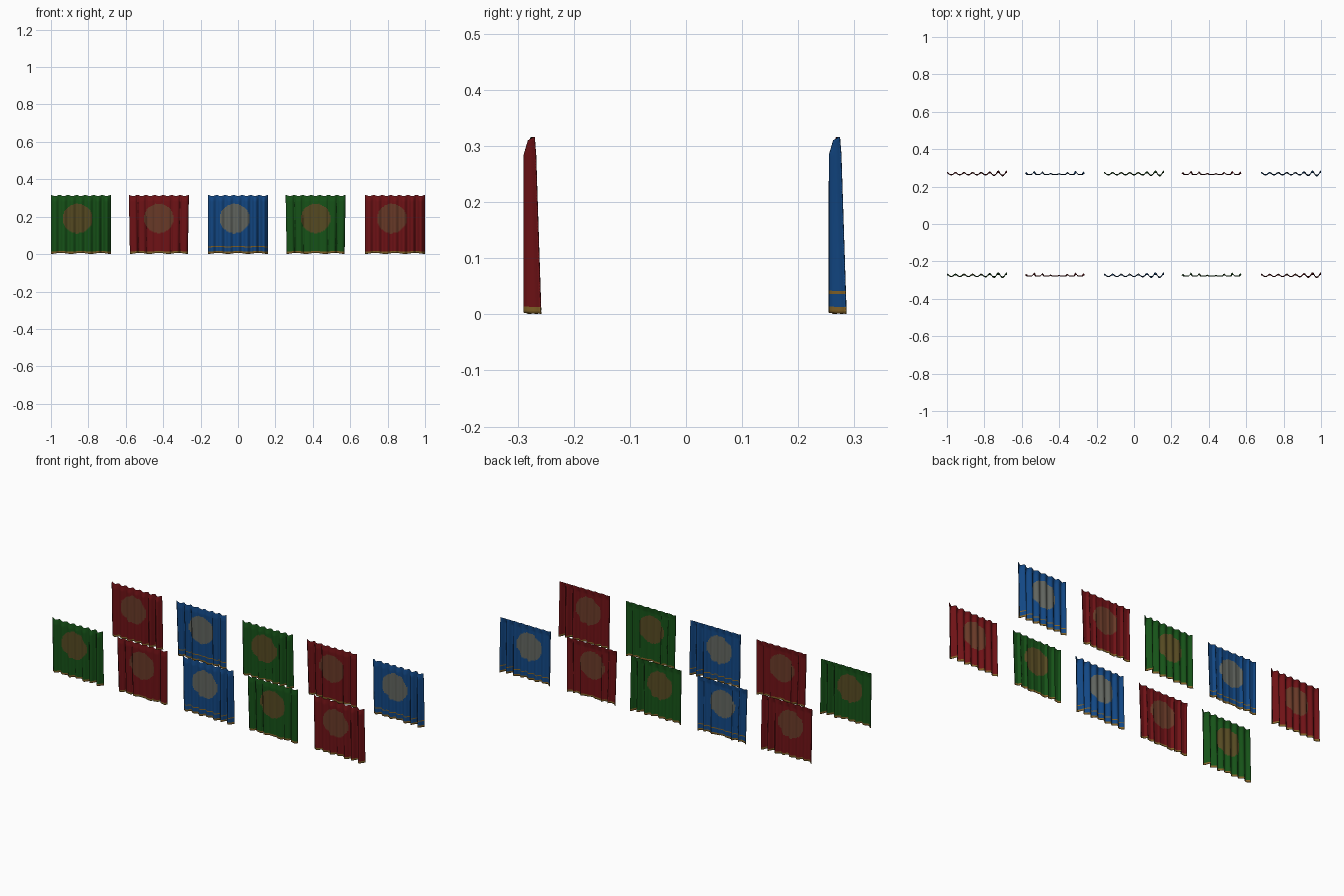
import bpy, bmesh, math

if "Cube" in bpy.data.objects:
    bpy.data.objects.remove(bpy.data.objects["Cube"])

W, H = 0.32, 0.315          # banner size
NX, NZ = 64, 56             # cloth resolution


def material(name, rgb):
    m = bpy.data.materials.new(name)
    m.diffuse_color = (*rgb, 1)
    m.use_nodes = True
    m.node_tree.nodes["Principled BSDF"].inputs["Base Color"].default_value = m.diffuse_color
    return m


CLOTH = {
    "red": material("red cloth", (0.16, 0.006, 0.008)),
    "green": material("green cloth", (0.008, 0.085, 0.009)),
    "blue": material("blue cloth", (0.006, 0.063, 0.23)),
}
EMBLEM = {
    "red": material("emblem on red", (0.14, 0.042, 0.021)),
    "green": material("emblem on green", (0.092, 0.068, 0.016)),
    "blue": material("emblem on blue", (0.12, 0.13, 0.115)),
}
GOLD = material("gold trim", (0.22, 0.12, 0.02))


def fold(u, kind):
    """Pleat depth across the cloth, u from 0 to 1, result about -1..1."""
    wave = math.cos(2 * math.pi * 7 * u)
    if kind == 0:               # even pleats, deeper towards the right edge
        deep = 0.5 + 0.5 * max(0, min(1, (u - 0.6) / 0.25))
        return deep * wave - 0.1
    # flat front with sharp pleats to the rear
    return 1.1 * max(0, wave) ** 2 * (0.6 + 0.4 * math.sin(9 * u)) - 0.3


def cloth_point(u, v, kind):
    z = 0.004 + v * (H - 0.006)
    front, back = -0.016, 0.015 - 0.010 * min(1, z / 0.29)
    mid, amp = (front + back) / 2, (back - front) / 2
    t = max(0, (z - 0.285) / 0.03)          # gathered along the top edge
    mid += t * (-0.003 - mid)
    amp += t * (0.005 - amp)
    width = W * (1 - 0.035 * (1 - v) * kind)
    z += 0.003 * math.cos(2 * math.pi * 7 * u) * v ** 8      # scalloped top
    z -= 0.003 * math.cos(2 * math.pi * 3 * u) * (1 - v) ** 8
    return (u - 0.5) * width, mid + amp * fold(u, kind), z


def banner(name, x, y, color, kind):
    bm = bmesh.new()
    grid = [[bm.verts.new(cloth_point(i / NX, j / NZ, kind)) for i in range(NX + 1)]
            for j in range(NZ + 1)]
    cx = 0.0 if kind else -0.018
    for j in range(NZ):
        for i in range(NX):
            f = bm.faces.new((grid[j][i], grid[j][i + 1], grid[j + 1][i + 1], grid[j + 1][i]))
            f.smooth = True
            c = f.calc_center_median()
            if math.hypot(c.x - cx, c.z - 0.19) < 0.079:
                f.material_index = 1                # round emblem
            elif j < 2 or (j == 6 and color == "blue"):
                f.material_index = 2                # gold hem and stripe
    me = bpy.data.meshes.new(name)
    bm.to_mesh(me)
    bm.free()
    for m in (CLOTH[color], EMBLEM[color], GOLD):
        me.materials.append(m)
    ob = bpy.data.objects.new(name, me)
    bpy.context.collection.objects.link(ob)
    ob.location = (x, y, 0)
    mod = ob.modifiers.new("thickness", "SOLIDIFY")
    mod.thickness = 0.002
    mod.offset = 0


# two rows of five banners
XS = (-0.84, -0.423, 0, 0.415, 0.84)
ROWS = {
    "front": (-0.272, ("green", "red", "blue", "green", "red")),
    "back": (0.272, ("red", "blue", "green", "red", "blue")),
}
for row, (y, colors) in ROWS.items():
    for n, (x, color) in enumerate(zip(XS, colors)):
        banner(f"{row}_banner_{n + 1}", x, y, color, n % 2)
